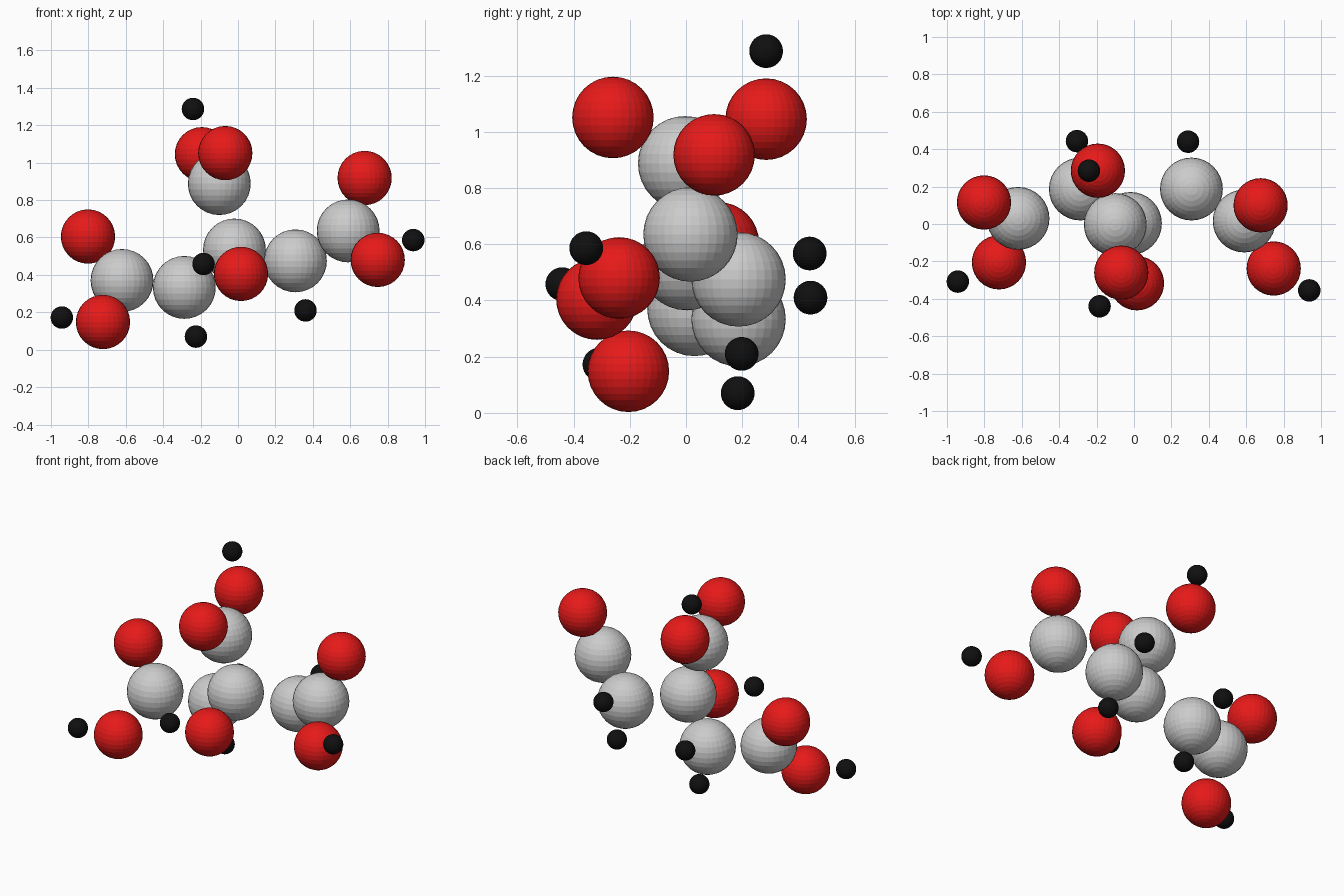
import bpy


def material(name, rgb):
    m = bpy.data.materials.new(name)
    m.diffuse_color = (*rgb, 1)
    return m


red = material("red", (0.8, 0.01, 0.01))
black = material("black", (0.005, 0.005, 0.005))


def atom(name, loc, radius, mat=None):
    bpy.ops.mesh.primitive_uv_sphere_add(segments=32, ring_count=16,
                                         radius=radius, location=loc)
    ob = bpy.context.object
    ob.name = name
    if mat:
        ob.data.materials.append(mat)


# large grey atoms: bent main chain plus the upper branch
carbons = [(-0.62, 0.03, 0.37), (-0.287, 0.187, 0.333), (-0.019, 0.003, 0.533),
           (0.307, 0.187, 0.475), (0.589, 0.016, 0.635), (-0.1, -0.003, 0.888)]

# medium red atoms
oxygens = [(-0.802, 0.115, 0.605), (-0.722, -0.205, 0.148), (0.016, -0.317, 0.405),
           (0.677, 0.1, 0.918), (0.747, -0.238, 0.48), (-0.193, 0.285, 1.045),
           (-0.068, -0.26, 1.051)]

# small black atoms
hydrogens = [(-0.942, -0.308, 0.172), (-0.225, 0.184, 0.07), (-0.305, 0.443, 0.41),
             (-0.184, -0.44, 0.458), (0.361, 0.198, 0.21), (0.289, 0.44, 0.567),
             (0.937, -0.355, 0.586), (-0.241, 0.285, 1.287)]

for name, points, radius, mat in (("carbon_atom", carbons, 0.168, None),
                                  ("oxygen_atom", oxygens, 0.145, red),
                                  ("hydrogen_atom", hydrogens, 0.06, black)):
    for i, p in enumerate(points, 1):
        atom(f"{name}_{i}", p, radius, mat)
